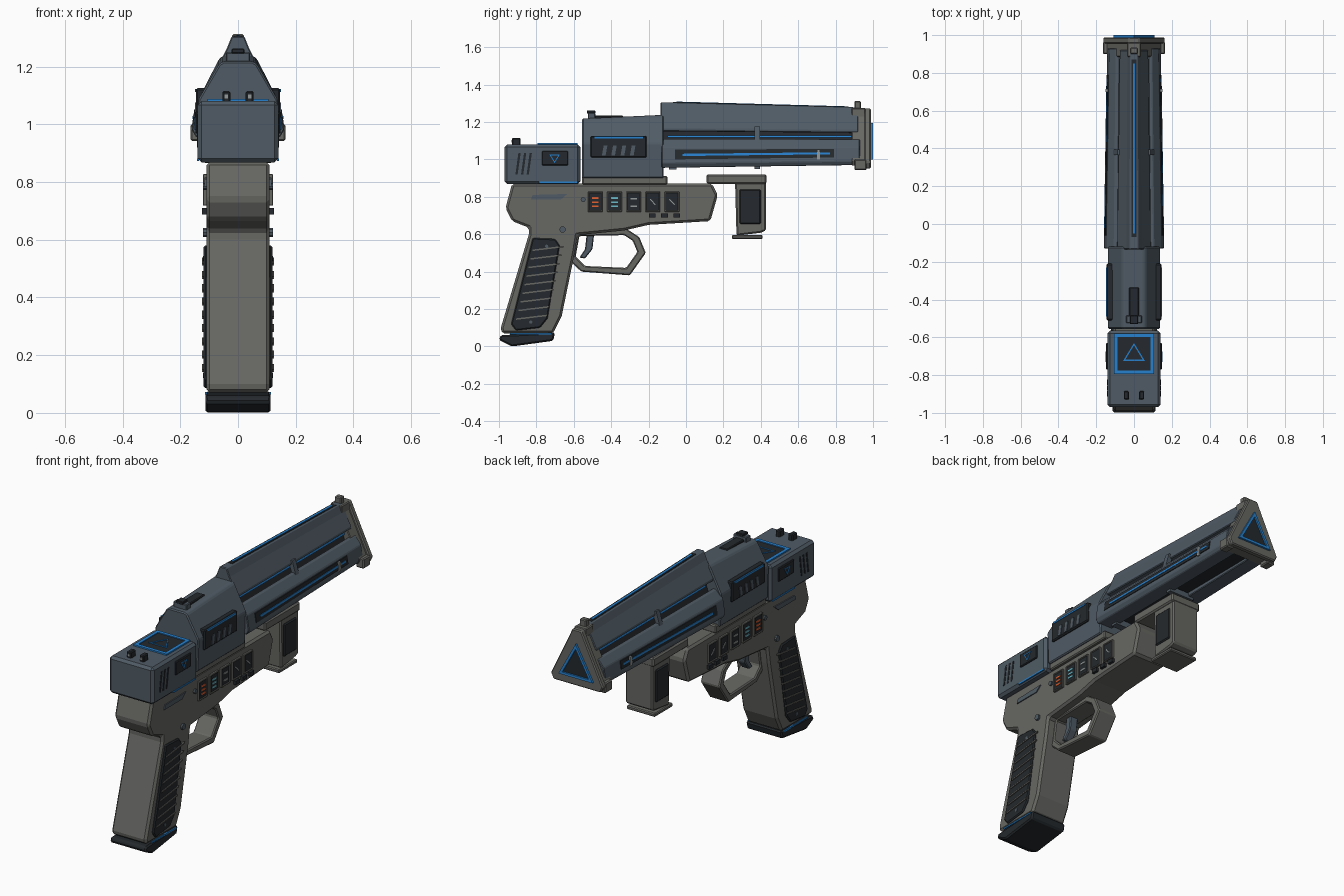
import bpy, bmesh, math
from mathutils import Vector


def mat(name, r, g, b):
    m = bpy.data.materials.new(name)
    m.diffuse_color = (r, g, b, 1)
    return m


FRAME = mat("warm_grey", .135, .135, .125)
STEEL = mat("blue_grey", .08, .105, .13)
DARK = mat("near_black", .018, .022, .026)
BLUE = mat("glow_blue", .02, .22, .62)
LIGHT = mat("light_grey", .3, .32, .32)
ORANGE = mat("orange", .8, .12, .03)
CYAN = mat("cyan", .15, .5, .6)


def place(p, d, axis):
    return {'x': (d, p[0], p[1]), 'y': (p[0], d, p[1]), 'z': (p[0], p[1], d)}[axis]


def extrude(name, pts, d0, d1, axis='x', m=FRAME, bevel=0, mirror=False, end=None, inner=None):
    """Prism, loft (end = far section) or ring (inner = hole outline)."""
    bm = bmesh.new()
    n = len(pts)

    def loop(ps, d):
        return [bm.verts.new(place(p, d, axis)) for p in ps]

    def bridge(p, q):
        for i in range(n):
            j = (i + 1) % n
            bm.faces.new((p[i], p[j], q[j], q[i]))
    a, b = loop(pts, d0), loop(end or pts, d1)
    bridge(a, b)
    if inner:
        c, d = loop(inner, d0), loop(inner, d1)
        bridge(c, d)
        bridge(a, c)
        bridge(b, d)
    else:
        bm.faces.new(a)
        bm.faces.new(b)
    bmesh.ops.recalc_face_normals(bm, faces=bm.faces)
    me = bpy.data.meshes.new(name)
    bm.to_mesh(me)
    bm.free()
    me.materials.append(m)
    ob = bpy.data.objects.new(name, me)
    bpy.context.collection.objects.link(ob)
    if bevel:
        mod = ob.modifiers.new("bevel", 'BEVEL')
        mod.width, mod.segments, mod.limit_method = bevel, 1, 'ANGLE'
    if mirror:
        ob.modifiers.new("mirror", 'MIRROR')
    return ob


def rect(a0, a1, b0, b1):
    return [(a0, b0), (a1, b0), (a1, b1), (a0, b1)]


def box(name, x0, x1, y0, y1, z0, z1, m=FRAME, bevel=0, mirror=False):
    return extrude(name, rect(y0, y1, z0, z1), x0, x1, 'x', m, bevel, mirror)


def shrink(pts, f):
    c = sum((Vector(p) for p in pts), Vector((0, 0))) / len(pts)
    return [tuple(c + (Vector(p) - c) * f) for p in pts]


def sym(half):
    return half + [(-x, z) for x, z in reversed(half)]


# Frame with grip
extrude("frame_and_grip", [(-.93, .87), (.14, .87), (.17, .81), (.13, .67), (-.2, .65), (-.33, .62),
        (-.58, .595), (-.595, .5), (-.665, .16), (-.71, .07), (-.985, .07), (-.99, .1), (-.84, .6), (-.84, .635),
        (-.93, .67), (-.965, .74)], -.11, .11, bevel=.012)
extrude("grip_base", [(-.99, .06), (-1, .035), (-.93, 0), (-.71, .03), (-.7, .075)], -.113, .113, m=DARK, bevel=.008)
box("grip_base_light", .108, .115, -.94, -.72, .064, .072, BLUE, mirror=True)
extrude("grip_panel", [(-.82, .58), (-.7, .575), (-.675, .54), (-.74, .15), (-.78, .1), (-.91, .085), (-.935, .12)],
        .1, .119, m=DARK, bevel=.006, mirror=True)
for i in range(9):
    z = .15 + i * .046
    y = -.915 + (z - .12) * .24
    extrude("grip_rib", [(y, z - .008), (y + .165, z + .012), (y + .165, z + .02), (y, z)],
            .115, .124, m=FRAME, mirror=True)

# Trigger and guard
extrude("trigger_guard", [(-.6, .62), (-.625, .46), (-.56, .4), (-.3, .38), (-.215, .5), (-.25, .585), (-.32, .63)],
        -.06, .06, bevel=.006,
        inner=[(-.57, .59), (-.59, .48), (-.54, .43), (-.32, .42), (-.26, .505), (-.285, .565), (-.33, .595)])
extrude("trigger", [(-.53, .61), (-.49, .61), (-.5, .52), (-.54, .47), (-.57, .475), (-.54, .52)],
        -.025, .025, m=STEEL, bevel=.005)

# Frame side details
extrude("frame_slot", [(-.83, .785), (-.67, .785), (-.635, .815), (-.82, .81)], .1, .116, m=STEEL, mirror=True)
circle = [(math.cos(i * math.pi / 5), math.sin(i * math.pi / 5)) for i in range(10)]
for y, z, r in [(-.66, .625, .017), (-.55, .785, .013), (-.745, .535, .009), (-.83, .13, .009)]:
    extrude("pin", [(y + r * a, z + r * b) for a, b in circle], .1, .121, m=STEEL, mirror=True)
for i, m in enumerate([ORANGE, CYAN, LIGHT, LIGHT, LIGHT]):
    y = -.485 + i * .1025
    r = rect(y - .039, y + .039, .718, .828)
    extrude("indicator_bezel", r, .1, .122, m=FRAME, bevel=.004, mirror=True, inner=shrink(r, .86))
    box("indicator_screen", .1, .117, y - .034, y + .034, .723, .823, DARK, mirror=True)
    if i < 3:
        for k in range(3 if i < 2 else 2):
            zz = .745 + k * (.022 if i < 2 else .04)
            box("indicator_bar", .11, .12, y - .018, y + .018, zz, zz + .009, m, mirror=True)
    else:
        extrude("indicator_needle", [(y - .016, .785), (y + .012, .755), (y + .016, .759), (y - .012, .789)],
                .11, .12, m=m, mirror=True)
for y in (-.18, -.115, -.05):
    box("frame_button", .1, .125, y - .018, y + .018, .688, .71, DARK, mirror=True)

# Rear upper block
box("rear_block", -.14, .14, -.97, -.565, .868, 1.08, STEEL, .014)
box("rear_block_light", .135, .1415, -.785, -.58, .872, .881, BLUE, mirror=True)
for y in (-.9, -.87, -.84):
    extrude("vent", [(y - .012, .92), (y, .92), (y + .016, 1.035), (y + .004, 1.035)], .13, .1425, m=DARK, mirror=True)
box("side_screen", .13, .148, -.77, -.63, .968, 1.045, DARK, .004, True)
tri = [(-.73, 1.025), (-.675, 1.025), (-.7025, .98)]
extrude("side_triangle", tri, .14, .151, m=BLUE, mirror=True, inner=shrink(tri, .7))
sq = rect(-.105, .105, -.795, -.58)
extrude("top_light_frame", sq, 1.07, 1.088, 'z', BLUE, inner=shrink(sq, .82))
extrude("top_screen", shrink(sq, .82), 1.07, 1.083, 'z', DARK)
tri = [(-.058, -.725), (.058, -.725), (0, -.63)]
extrude("top_triangle", tri, 1.08, 1.087, 'z', BLUE, inner=shrink(tri, .8))
box("rear_sight", .026, .054, -.93, -.885, 1.07, 1.115, DARK, .005, True)
box("rear_sight_dot", .034, .046, -.933, -.925, 1.09, 1.103, LIGHT, mirror=True)

# Middle receiver
extrude("receiver", sym([(.13, .9), (.138, 1.085), (.065, 1.21), (.05, 1.218)]), -.555, -.12, 'y', STEEL, .006,
        end=sym([(.13, .9), (.138, 1.085), (.065, 1.228), (.05, 1.238)]))
box("receiver_base", -.12, .12, -.555, -.1, .866, .912, FRAME, .006)
box("receiver_panel", .1, .146, -.51, -.21, 1.01, 1.125, DARK, .006, True)
box("receiver_panel_light", .12, .149, -.49, -.23, 1.112, 1.122, BLUE, mirror=True)
for i in range(4):
    y = -.45 + i * .05
    extrude("panel_vent", [(y, 1.02), (y + .02, 1.02), (y + .03, 1.075), (y + .01, 1.075)],
            .13, .149, m=STEEL, mirror=True)
box("sight_base", -.026, .026, -.52, -.335, 1.2, 1.234, DARK, .004)
box("sight_post", -.042, .042, -.525, -.485, 1.21, 1.25, STEEL, .004)
box("sight_cap", -.022, .022, -.53, -.485, 1.245, 1.262, DARK, .003)

# Three barrel rails around a dark core
extrude("top_rail", sym([(.085, 1.15), (.09, 1.165), (.04, 1.26), (.022, 1.305)]), -.135, .92, 'y', STEEL, .004,
        end=sym([(.072, 1.142), (.076, 1.155), (.035, 1.235), (.02, 1.278)]))
extrude("top_rail_slot", rect(-.013, .013, 1.28, 1.307), -.07, .87, 'y', DARK, end=rect(-.013, .013, 1.26, 1.2815))
extrude("top_rail_light", rect(-.006, .006, 1.28, 1.309), -.05, .85, 'y', BLUE, end=rect(-.006, .006, 1.26, 1.284))
extrude("lower_rail", [(.085, 1.11), (.105, 1.11), (.146, 1.065), (.16, .98), (.145, .955), (.05, .955), (.05, .98)],
        -.13, .93, 'y', STEEL, .004, mirror=True,
        end=[(.075, 1.107), (.095, 1.107), (.13, 1.065), (.142, .99), (.13, .97), (.045, .97), (.045, .99)])
extrude("lower_rail_slot", [(.13, 1.053), (.151, 1.053), (.159, 1.0), (.13, 1.0)], -.06, .79, 'y', DARK, mirror=True,
        end=[(.12, 1.055), (.138, 1.055), (.146, 1.01), (.12, 1.01)])
extrude("lower_rail_light", [(.13, 1.03), (.1565, 1.03), (.1585, 1.018), (.13, 1.018)], -.02, .77, 'y', BLUE,
        mirror=True, end=[(.12, 1.038), (.1435, 1.038), (.145, 1.027), (.12, 1.027)])
box("rail_clip", .12, .15, .7, .716, 1.0, 1.053, LIGHT, mirror=True)
extrude("barrel_core", sym([(.07, .985), (.08, 1.01), (.035, 1.15)]), -.13, .93, 'y', DARK)
extrude("core_light", [(.05, 1.118), (.056, 1.118), (.053, 1.128), (.047, 1.128)], -.1, .9, 'y', BLUE, mirror=True)
extrude("rail_bridge", [(.09, 1.09), (.112, 1.09), (.088, 1.175), (.06, 1.17)], .365, .395, 'y', STEEL, mirror=True)
box("lower_bridge", -.08, .08, .365, .395, .948, .98, STEEL)
box("rear_lower_bridge", -.08, .08, -.09, -.05, .945, .98, STEEL)

# Muzzle
plate = sym([(.15, .952), (.165, .985), (.028, 1.272)])
extrude("muzzle_plate", plate, .955, .988, 'y', FRAME, .006)
extrude("muzzle_collar", shrink(plate, .88), .885, .96, 'y', FRAME, .004)
tri = [(-.108, 1.0), (.108, 1.0), (0, 1.195)]
extrude("muzzle_light", tri, .98, 1.0, 'y', BLUE, inner=shrink(tri, .78))
extrude("muzzle_opening", shrink(tri, .8), .98, .991, 'y', DARK)
box("muzzle_corner", .115, .165, .9, .965, .942, 1.0, FRAME, .006, True)
box("front_sight", -.02, .02, .9, .935, 1.24, 1.312, FRAME, .005)
box("front_sight_base", -.036, .036, .885, .96, 1.225, 1.275, FRAME, .005)

# Foregrip
box("foregrip_mount", -.095, .095, .11, .43, .868, .92, FRAME, .008)
extrude("foregrip", [(.262, .89), (.428, .89), (.428, .62), (.4, .608), (.27, .592)], -.085, .085, bevel=.008)
box("foregrip_panel", .075, .093, .285, .4, .655, .84, DARK, .006, True)
box("foregrip_base", -.09, .09, .245, .41, .575, .596, FRAME, .005)
